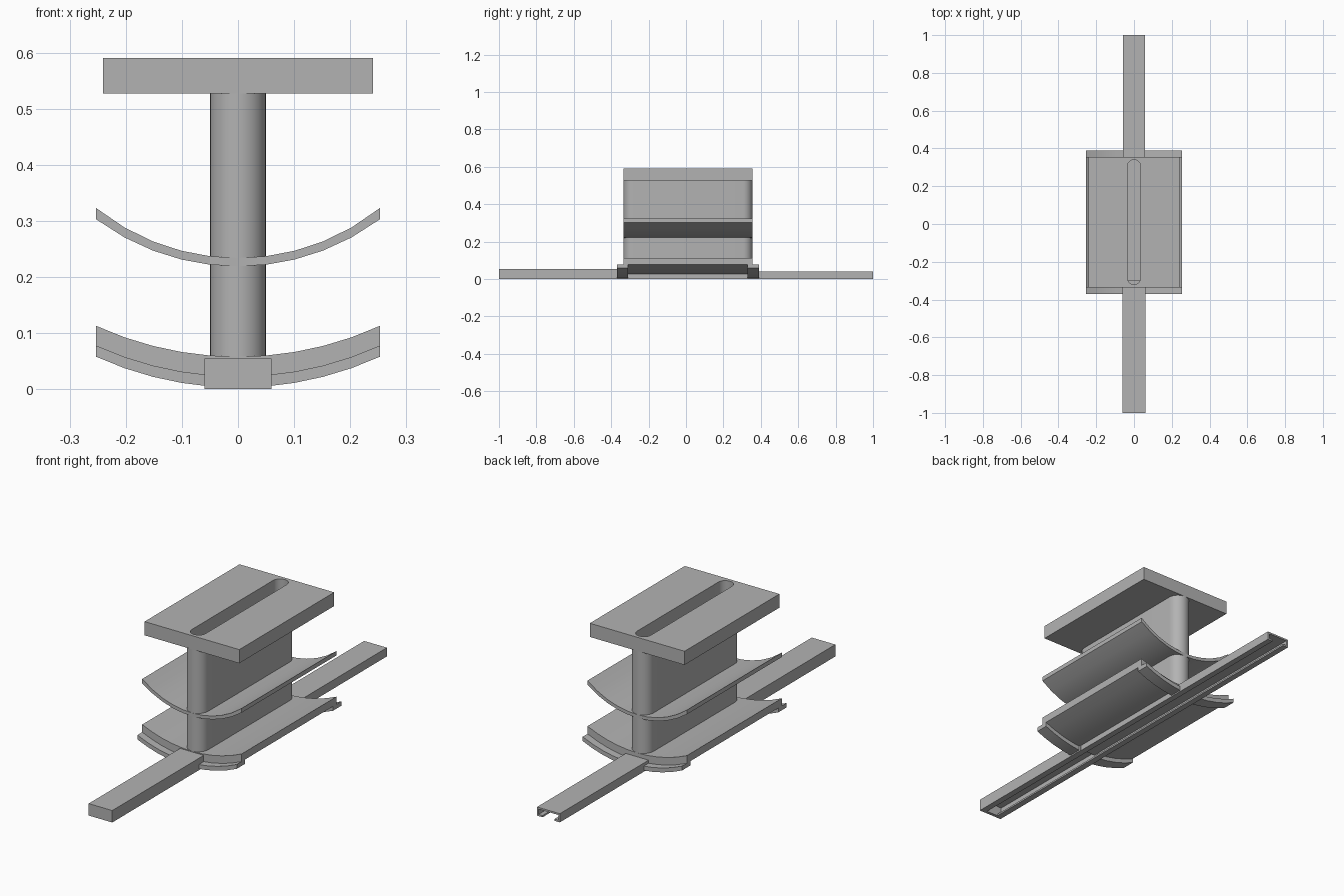
import bpy, bmesh, math
from mathutils import Vector

cube = bpy.data.objects.get("Cube")
if cube:
    bpy.data.objects.remove(cube, do_unlink=True)

grey = bpy.data.materials.new("plain grey")
grey.use_nodes = True
grey.diffuse_color = (0.45, 0.45, 0.45, 1)
grey.node_tree.nodes["Principled BSDF"].inputs["Base Color"].default_value = grey.diffuse_color

HALF = 0.253            # half width of the curved shelves
FRONT, BACK = -0.335, 0.355
STEP = -0.3             # where the tall front rail meets the low back rail
WALL = 0.008


def extrude(name, points, start, end, axis):
    """Extrude a closed outline along y (outline in x, z) or z (outline in x, y)."""
    if axis == "y":
        place, push = (lambda a, b: (a, start, b)), Vector((0, end - start, 0))
    else:
        place, push = (lambda a, b: (a, b, start)), Vector((0, 0, end - start))
    bm = bmesh.new()
    face = bm.faces.new([bm.verts.new(place(*p)) for p in points])
    top = bmesh.ops.extrude_face_region(bm, geom=[face])["geom"]
    bmesh.ops.translate(bm, vec=push, verts=[v for v in top if isinstance(v, bmesh.types.BMVert)])
    bmesh.ops.recalc_face_normals(bm, faces=bm.faces)
    mesh = bpy.data.meshes.new(name)
    bm.to_mesh(mesh)
    bm.free()
    obj = bpy.data.objects.new(name, mesh)
    bpy.context.collection.objects.link(obj)
    mesh.materials.append(grey)
    return obj


def rect(half, low, high):
    return [(-half, low), (half, low), (half, high), (-half, high)]


def stadium(radius, y0, y1, steps=16):
    pts = []
    for centre, turn in ((y1, 0), (y0, math.pi)):
        for i in range(steps + 1):
            a = turn + math.pi * i / steps
            pts.append((radius * math.cos(a), centre + radius * math.sin(a)))
    return pts


def arc(z, rise, steps=10):
    """Points on an upward-curling arc, lowest at the middle."""
    r = (HALF ** 2 + rise ** 2) / (2 * rise)
    xs = [HALF * (2 * i / steps - 1) for i in range(steps + 1)]
    return [(x, z + r - math.sqrt(r * r - x * x)) for x in xs]


def shelf(name, low, low_rise, high, high_rise, y0, y1):
    return extrude(name, arc(low, low_rise) + arc(high, high_rise)[::-1], y0, y1, "y")


def channel(name, half, height, lip, y0, y1):
    """Rail hollow inside, with a lipped slot underneath."""
    inner = half - WALL
    right = [(lip, WALL), (lip, 0), (half, 0), (half, height)]
    left = [(-x, z) for x, z in right[::-1]]
    roof = height - WALL
    hollow = [(-inner, WALL), (-inner, roof), (inner, roof), (inner, WALL)]
    return extrude(name, right + left + hollow, y0, y1, "y")


def cut(obj, *cutters):
    for c in cutters:
        c.hide_render = True
        mod = obj.modifiers.new("cut", "BOOLEAN")
        mod.operation, mod.solver, mod.object = "DIFFERENCE", "EXACT", c
        bpy.context.view_layer.objects.active = obj
        bpy.ops.object.modifier_apply(modifier=mod.name)


# Cutters: the long slot down the stem and the inside of the rail
round_ends = (FRONT + 0.05, BACK - 0.05)
slot = extrude("slot_cutter", stadium(0.035, *round_ends), 0.04, 0.7, "z")
bore = extrude("rail_cutter", rect(0.052, -0.05, 0.032), -0.9, 0.9, "y")

# Top plate and hollow stem
plate = extrude("top_plate", rect(0.241, FRONT, BACK), 0.527, 0.59, "z")
stem = extrude("stem", stadium(0.05, *round_ends), 0.04, 0.53, "z")

# Curved shelves: thin middle one, thick base with a lip under each end
middle = shelf("middle_shelf", 0.219, 0.084, 0.234, 0.089, FRONT, BACK)
base = shelf("base_shelf", 0.023, 0.055, 0.058, 0.055, FRONT, BACK)
front_lip = shelf("front_base_lip", 0.003, 0.055, 0.023, 0.055, -0.37, -0.31)
back_lip = shelf("back_base_lip", 0.003, 0.055, 0.023, 0.055, 0.33, 0.39)

for part in (plate, stem, middle):
    cut(part, slot)
cut(base, slot, bore)
cut(front_lip, bore)
cut(back_lip, bore)

# Rails: tall closed one in front, low open one running to the back
front_rail = channel("front_rail", 0.06, 0.055, 0.03, -1, STEP)
front_cap = extrude("front_rail_cap", rect(0.06, 0, 0.055), -1, -0.985, "y")
back_rail = channel("back_rail", 0.058, 0.04, 0.03, STEP, 1)

for helper in (slot, bore):
    bpy.data.objects.remove(helper, do_unlink=True)

# Smooth the curved walls, keep edges sharp
bpy.ops.object.select_all(action="DESELECT")
for part in (plate, stem, middle, base, front_lip, back_lip, front_rail, front_cap, back_rail):
    part.select_set(True)
bpy.context.view_layer.objects.active = stem
bpy.ops.object.shade_smooth_by_angle(angle=math.radians(30))
